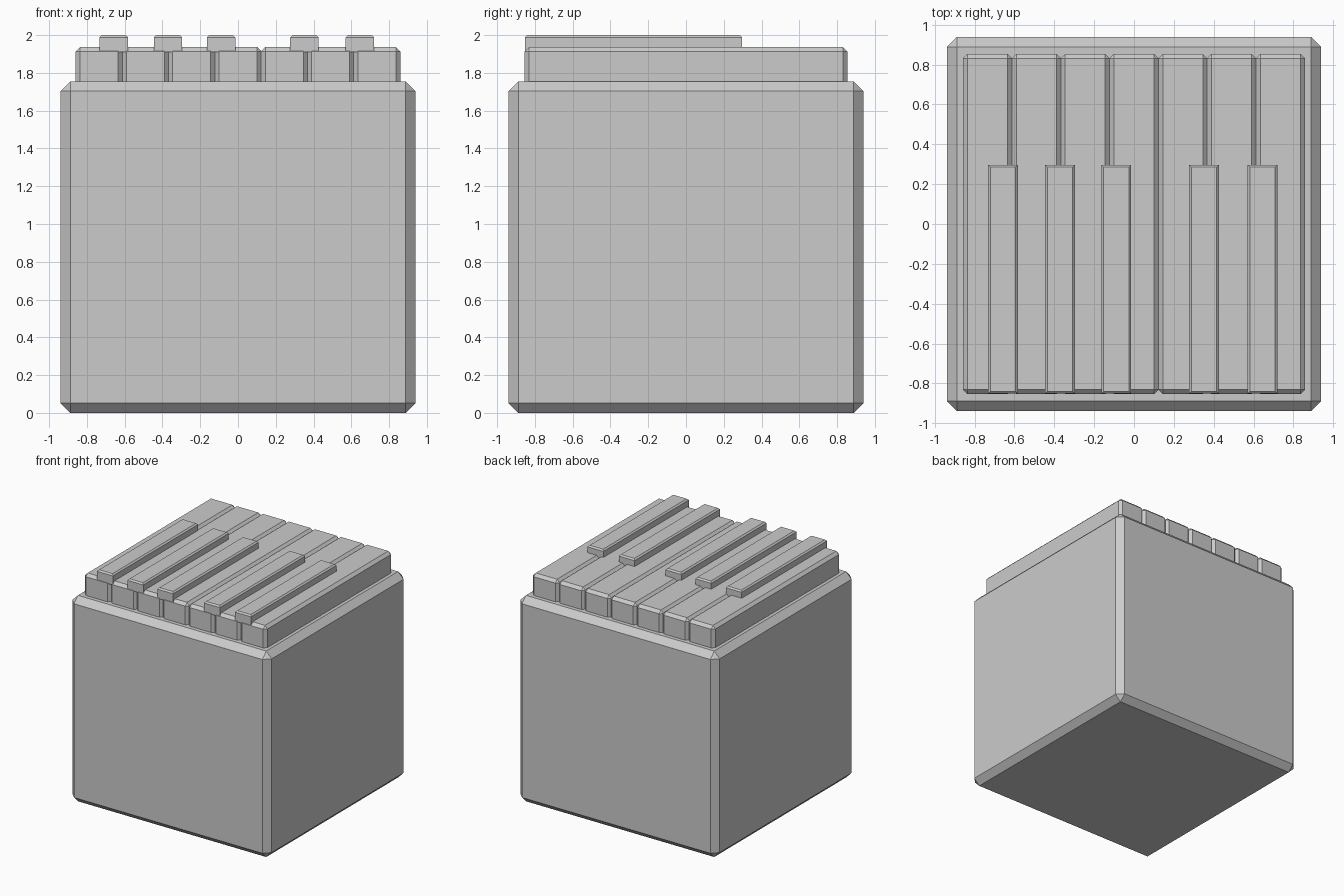
import bpy, bmesh

if "Cube" in bpy.data.objects:
    bpy.data.objects.remove(bpy.data.objects["Cube"])


def bevelled_box(name, lo, hi, bevel, top_only=False):
    """Box from corner lo to corner hi with single-segment chamfers."""
    bm = bmesh.new()
    bmesh.ops.create_cube(bm, size=1)
    for v in bm.verts:
        v.co = [(a + b) / 2 + c * (b - a) for a, b, c in zip(lo, hi, v.co)]
    edges = bm.edges[:]
    if top_only:
        edges = [e for e in edges if all(v.co.z > hi[2] - 1e-4 for v in e.verts)]
    bmesh.ops.bevel(bm, geom=edges, offset=bevel, segments=1, affect='EDGES')
    mesh = bpy.data.meshes.new(name)
    bm.to_mesh(mesh)
    bm.free()
    obj = bpy.data.objects.new(name, mesh)
    bpy.context.collection.objects.link(obj)
    return obj


# Main block
bevelled_box("body", (-0.94, -0.94, 0), (0.94, 0.94, 1.755), 0.052)

# Seven wide keys, side by side, sunk slightly into the block
pitch = 0.245
half = pitch / 2 + 0.002
for i in range(7):
    x = (i - 3) * pitch
    bevelled_box(f"white_key_{i + 1}", (x - half, -0.854, 1.70),
                 (x + half, 0.854, 1.938), 0.024)

# Five narrow raised keys straddling the gaps
for i, x in enumerate((-0.658, -0.371, -0.089, 0.351, 0.645)):
    bevelled_box(f"black_key_{i + 1}", (x - 0.075, -0.852, 1.91),
                 (x + 0.075, 0.297, 2.0), 0.012, top_only=True)
